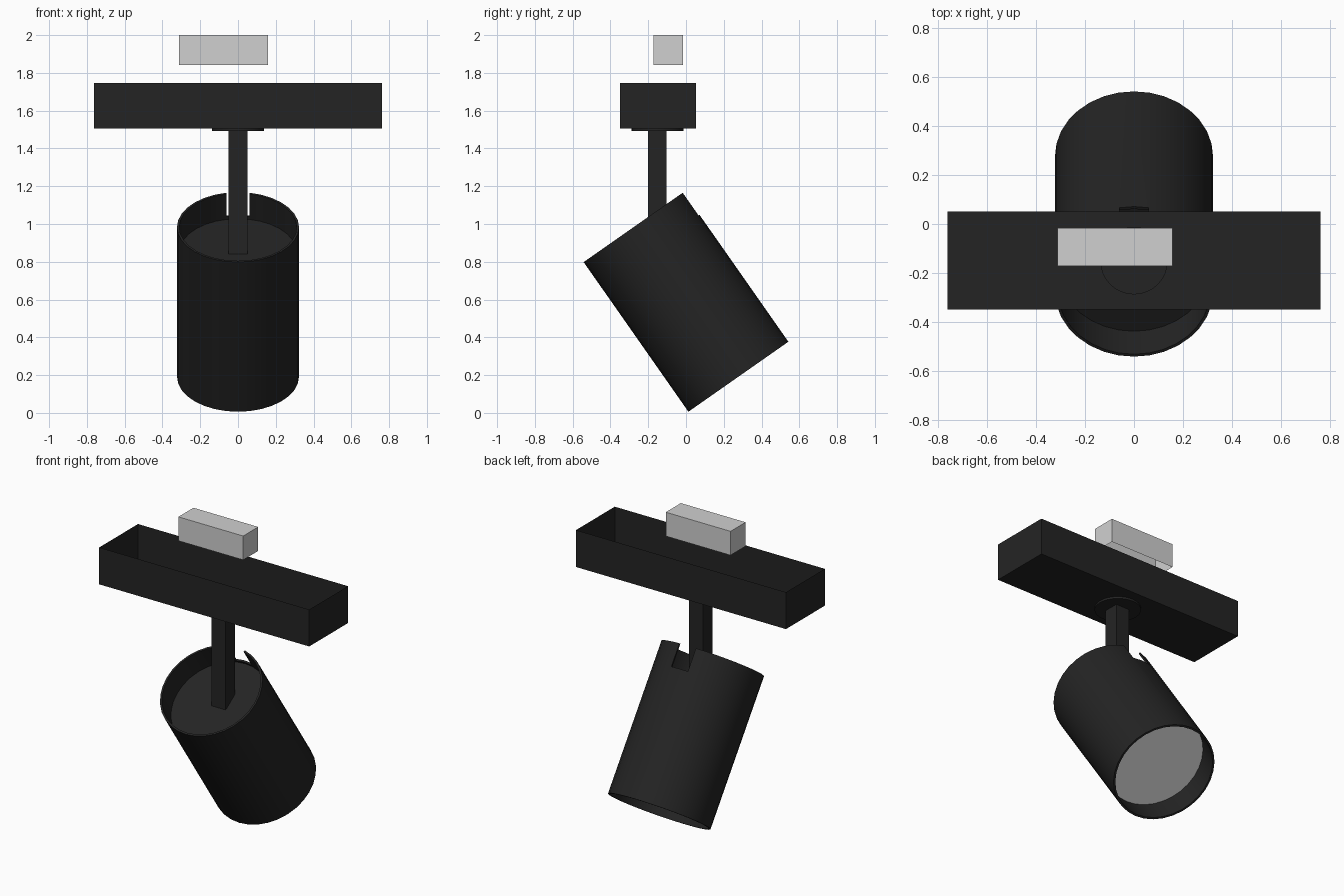
import bpy, bmesh, math
from mathutils import Matrix, Vector

if "Cube" in bpy.data.objects:
    bpy.data.objects.remove(bpy.data.objects["Cube"])


def material(name, v):
    m = bpy.data.materials.new(name)
    m.diffuse_color = (v, v, v, 1)
    m.use_nodes = True
    m.node_tree.nodes["Principled BSDF"].inputs["Base Color"].default_value = m.diffuse_color
    return m


BLACK = material("matt black", 0.0175)
GREY = material("light grey", 0.63)
TILT = math.radians(35)
HEAD = Matrix.Translation((0, 0, 0.5875)) @ Matrix.Rotation(TILT, 4, 'X')
SEG = 32


def finish(name, bm, mat, matrix=Matrix(), smooth=False):
    me = bpy.data.meshes.new(name)
    bm.to_mesh(me)
    bm.free()
    me.materials.append(mat)
    ob = bpy.data.objects.new(name, me)
    bpy.context.collection.objects.link(ob)
    ob.matrix_world = matrix
    bpy.ops.object.select_all(action='DESELECT')
    ob.select_set(True)
    bpy.context.view_layer.objects.active = ob
    if smooth:
        bpy.ops.object.shade_smooth_by_angle(angle=math.radians(30))
    return ob


def box(name, lo, hi, mat, open_z=0, matrix=Matrix()):
    """Box between two corners; open_z = 1 or -1 removes the top or bottom face."""
    lo, hi = Vector(lo), Vector(hi)
    bm = bmesh.new()
    bmesh.ops.create_cube(bm, size=1, matrix=Matrix.Translation((lo + hi) / 2)
                          @ Matrix.Diagonal((*(hi - lo), 1)))
    bm.normal_update()
    if open_z:
        gone = [f for f in bm.faces if f.normal.z * open_z > 0.9]
        bmesh.ops.delete(bm, geom=gone, context='FACES')
    return finish(name, bm, mat, matrix)


def cylinder(name, r, z0, z1, mat, matrix=Matrix()):
    bm = bmesh.new()
    bmesh.ops.create_cone(bm, cap_ends=True, segments=SEG, radius1=r, radius2=r, depth=z1 - z0,
                          matrix=Matrix.Translation((0, 0, (z0 + z1) / 2)))
    return finish(name, bm, mat, matrix, True)


def tube(name, r_out, r_in, z0, z1, mat, matrix):
    bm = bmesh.new()
    profile = [(r_out, z0), (r_out, z1), (r_in, z1), (r_in, z0)]
    rings = [[bm.verts.new((r * math.cos(a), r * math.sin(a), z)) for r, z in profile]
             for a in (2 * math.pi * i / SEG for i in range(SEG))]
    for i in range(SEG):
        a, b = rings[i], rings[(i + 1) % SEG]
        for k in range(4):
            n = (k + 1) % 4
            bm.faces.new((a[k], b[k], b[n], a[n]))
    bmesh.ops.recalc_face_normals(bm, faces=bm.faces)
    return finish(name, bm, mat, matrix)


# Mounting: open tray, connector block, pivot disc and stem
box("track_tray", (-0.762, -0.35, 1.505), (0.762, 0.052, 1.747), BLACK, open_z=1)
box("connector_block", (-0.312, -0.172, 1.843), (0.158, -0.016, 2.0), GREY, open_z=-1)
cylinder("pivot_disc", 0.138, 1.492, 1.517, BLACK, Matrix.Translation((0, -0.15, 0)))
box("stem", (-0.05, -0.202, 0.842), (0.05, -0.104, 1.5), BLACK)

# Tilted lamp housing with a slot in its rear rim
housing = tube("lamp_housing", 0.323, 0.311, -0.4835, 0.4835, BLACK, HEAD)
cutter = box("slot_cutter", (-0.06, 0.2, 0.337), (0.06, 0.45, 0.6), BLACK, matrix=HEAD)
cutter.hide_render = True
mod = housing.modifiers.new("slot", 'BOOLEAN')
mod.operation, mod.solver, mod.object = 'DIFFERENCE', 'EXACT', cutter
bpy.ops.object.select_all(action='DESELECT')
housing.select_set(True)
bpy.context.view_layer.objects.active = housing
bpy.ops.object.modifier_apply(modifier="slot")
bpy.data.objects.remove(cutter)
bpy.ops.object.shade_smooth_by_angle(angle=math.radians(30))

# Recessed back plate and front lens
cylinder("back_plate", 0.312, 0.30, 0.32, BLACK, HEAD)
cylinder("lens", 0.312, -0.328, -0.32, GREY, HEAD)
